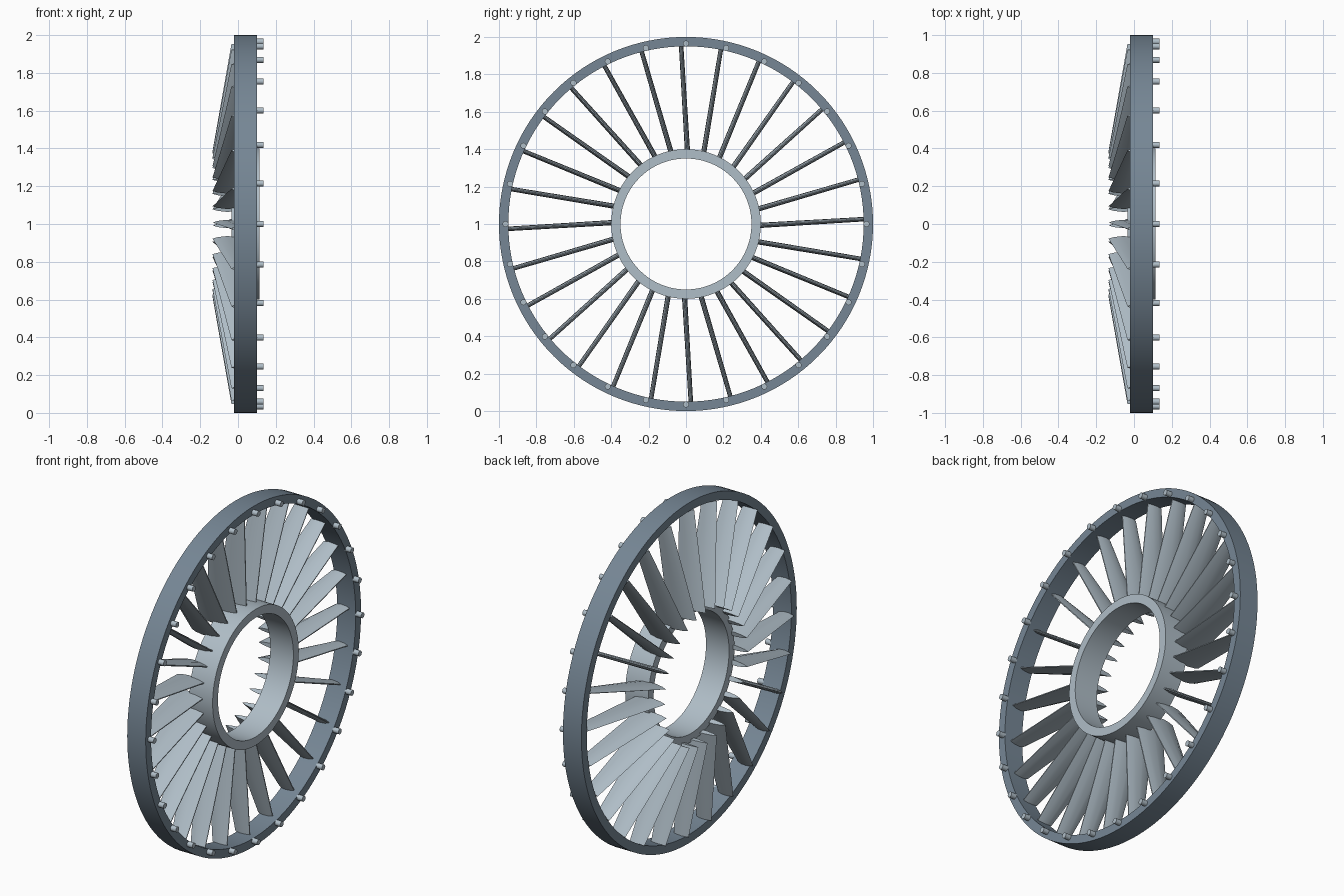
import bpy, bmesh, math
from mathutils import Matrix, Vector

cube = bpy.data.objects.get("Cube")
if cube:
    bpy.data.objects.remove(cube)

COUNT = 28
CENTRE = Matrix.Translation((0, 0, 1))


def material(name, rgb):
    m = bpy.data.materials.new(name)
    m.use_nodes = True
    m.diffuse_color = (*rgb, 1)
    m.node_tree.nodes["Principled BSDF"].inputs["Base Color"].default_value = (*rgb, 1)
    return m


slate = material("slate_blue", (0.18, 0.24, 0.30))
steel = material("pale_steel", (0.43, 0.51, 0.57))


def finish(name, bm, mat, place=CENTRE, smooth=True):
    bmesh.ops.recalc_face_normals(bm, faces=bm.faces[:])
    mesh = bpy.data.meshes.new(name)
    bm.to_mesh(mesh)
    bm.free()
    mesh.materials.append(mat)
    ob = bpy.data.objects.new(name, mesh)
    bpy.context.collection.objects.link(ob)
    ob.matrix_world = place
    if smooth:
        bpy.ops.object.select_all(action="DESELECT")
        ob.select_set(True)
        bpy.context.view_layer.objects.active = ob
        bpy.ops.object.shade_smooth_by_angle(angle=math.radians(30))
    return ob


def ring(name, outer, inner, x0, x1, mat):
    """Rectangular profile spun around the x axis."""
    bm = bmesh.new()
    corners = [(x0, inner), (x1, inner), (x1, outer), (x0, outer)]
    verts = [bm.verts.new((x, 0, r)) for x, r in corners]
    edges = [bm.edges.new((verts[i], verts[(i + 1) % 4])) for i in range(4)]
    bmesh.ops.spin(bm, geom=verts + edges, cent=(0, 0, 0), axis=(1, 0, 0),
                   angle=math.tau, steps=128, use_merge=True)
    bmesh.ops.remove_doubles(bm, verts=bm.verts[:], dist=0.0001)
    return finish(name, bm, mat)


# Outer rim and inner hub
ring("outer_rim", 1.0, 0.95, -0.02, 0.10, slate)
ring("hub_ring", 0.40, 0.35, -0.035, 0.115, steel)


# Blade: pointed section lofted from a wide root to a narrow tip
SECTION = [(0, 0), (0.15, 0.6), (0.4, 1), (0.75, 0.8), (1, 0.2)]
OUTLINE = SECTION + [(u, -v) for u, v in reversed(SECTION[1:])]


def blade_mesh():
    bm = bmesh.new()
    loops = []
    #        radius, leading x, trailing x, sideways shift, half thickness
    for r, lead, trail, shift, half in ((0.385, -0.135, 0.05, 0.008, 0.014),
                                        (0.952, -0.035, 0.06, -0.026, 0.012)):
        loops.append([bm.verts.new((lead + u * (trail - lead), shift + v * half, r))
                      for u, v in OUTLINE])
    n = len(OUTLINE)
    for i in range(n):
        j = (i + 1) % n
        bm.faces.new((loops[0][i], loops[0][j], loops[1][j], loops[1][i]))
    for loop in loops:
        bm.faces.new(loop)
    return bm


def bolt_mesh():
    bm = bmesh.new()
    bmesh.ops.create_cone(bm, cap_ends=True, segments=16, radius1=0.016,
                          radius2=0.016, depth=0.04,
                          matrix=Matrix.Rotation(math.pi / 2, 4, "Y"))
    bmesh.ops.translate(bm, verts=bm.verts[:], vec=Vector((0.115, 0, 0.965)))
    return bm


# Radial copies share one mesh for each part
for name, build in (("blade", blade_mesh), ("rim_bolt", bolt_mesh)):
    first = finish(name + "_01", build(), steel)
    for i in range(1, COUNT):
        copy = first.copy()
        copy.name = f"{name}_{i + 1:02d}"
        copy.matrix_world = CENTRE @ Matrix.Rotation(i * math.tau / COUNT, 4, "X")
        bpy.context.collection.objects.link(copy)
